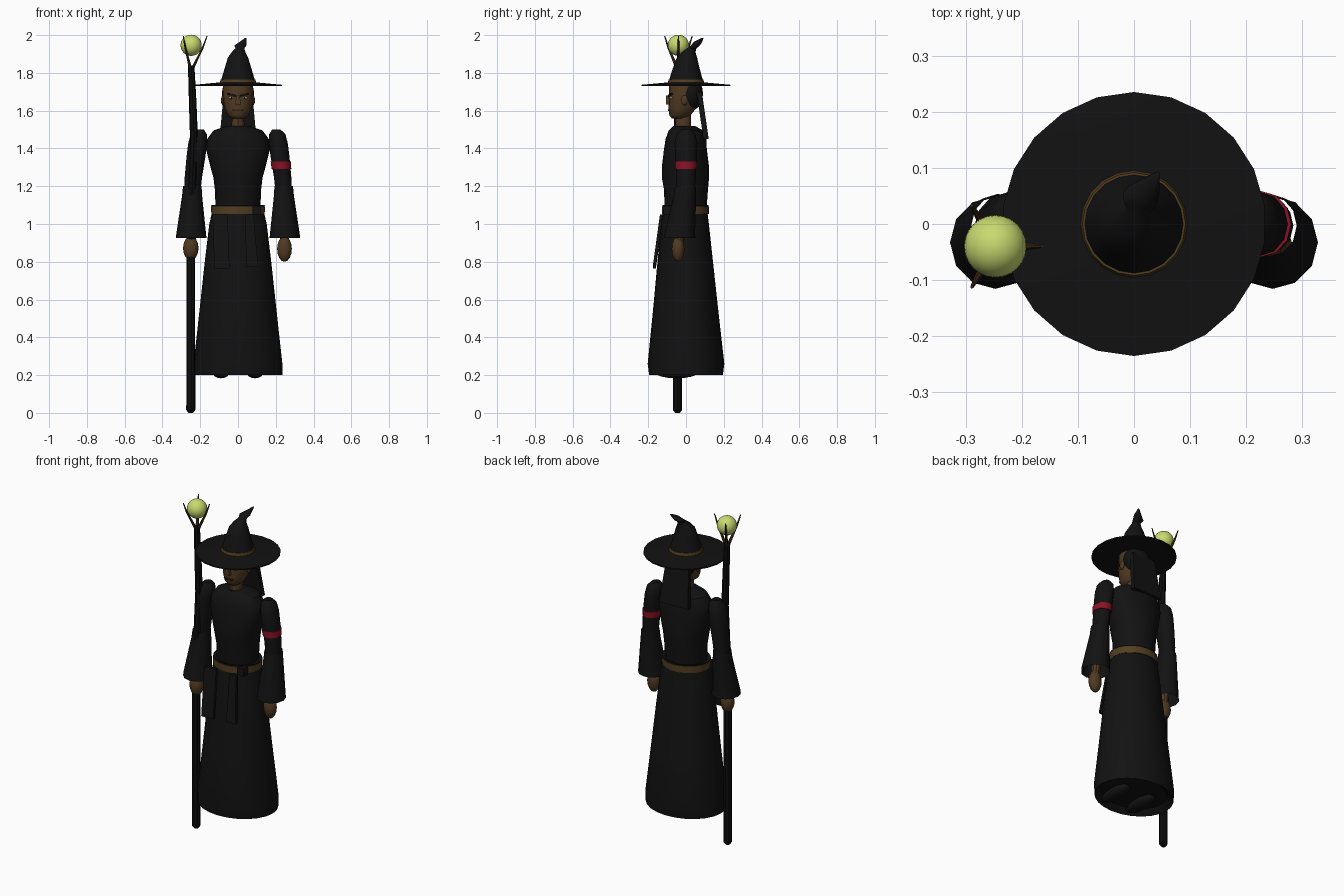
import bpy, bmesh, math
from mathutils import Vector


def material(name, rgb):
    m = bpy.data.materials.new(name)
    m.diffuse_color = (*rgb, 1)
    return m


CLOTH = material("black cloth", (0.006, 0.006, 0.006))
WOOD = material("dark wood", (0.004, 0.004, 0.004))
TWIG = material("brown twig", (0.045, 0.022, 0.010))
LEATHER = material("brown leather", (0.085, 0.048, 0.016))
SKIN = material("brown skin", (0.080, 0.042, 0.016))
LIPS = material("dark lips", (0.035, 0.018, 0.010))
RED = material("red band", (0.26, 0.006, 0.020))
GLOW = material("pale green orb", (0.58, 0.70, 0.16))
EYE = material("pale eye", (0.75, 0.70, 0.40))


def finish(name, bm, mat, angle=35):
    bmesh.ops.recalc_face_normals(bm, faces=bm.faces)
    me = bpy.data.meshes.new(name)
    bm.to_mesh(me)
    bm.free()
    ob = bpy.data.objects.new(name, me)
    bpy.context.collection.objects.link(ob)
    me.materials.append(mat)
    bpy.ops.object.select_all(action='DESELECT')
    ob.select_set(True)
    bpy.context.view_layer.objects.active = ob
    bpy.ops.object.shade_smooth_by_angle(angle=math.radians(angle))
    return ob


def loft(name, rings, mat, n=16, caps=(True, True), angle=35):
    """Skin horizontal ellipses given as (z, cx, cy, rx, ry)."""
    bm = bmesh.new()
    loops = []
    for z, cx, cy, rx, ry in rings:
        loops.append([bm.verts.new((cx + rx * math.sin(2 * math.pi * i / n),
                                    cy - ry * math.cos(2 * math.pi * i / n), z)) for i in range(n)])
    for a, b in zip(loops, loops[1:]):
        for i in range(n):
            j = (i + 1) % n
            bm.faces.new((a[i], a[j], b[j], b[i]))
    if caps[0]:
        bm.faces.new(loops[0])
    if caps[1]:
        bm.faces.new(loops[-1])
    return finish(name, bm, mat, angle)


def ball(name, c, r, mat, u=16, v=10):
    bm = bmesh.new()
    bmesh.ops.create_uvsphere(bm, u_segments=u, v_segments=v, radius=1)
    for w in bm.verts:
        w.co = Vector((w.co.x * r[0] + c[0], w.co.y * r[1] + c[1], w.co.z * r[2] + c[2]))
    return finish(name, bm, mat, 60)


def slab(name, top, bottom, wt, wb, thick, mat):
    """Thin hanging panel between two points, wt and wb are half widths."""
    bm = bmesh.new()
    vs = []
    for p, w in ((top, wt), (bottom, wb)):
        for dx, dy in ((-w, -thick / 2), (w, -thick / 2), (w, thick / 2), (-w, thick / 2)):
            vs.append(bm.verts.new((p[0] + dx, p[1] + dy, p[2])))
    bmesh.ops.convex_hull(bm, input=vs)
    return finish(name, bm, mat, 20)


# robe skirt with folded-in hem, bodice and belt
loft("skirt", [(0.23, 0, 0, 0.20, 0.16), (0.20, 0, 0, 0.235, 0.195), (0.26, 0, 0, 0.235, 0.203),
               (0.55, 0, -0.002, 0.203, 0.172), (0.80, 0, -0.004, 0.176, 0.147),
               (1.00, 0, -0.005, 0.152, 0.126), (1.06, 0, -0.004, 0.138, 0.118)], CLOTH, 24)
loft("skirt_waistband", [(1.04, 0, -0.003, 0.130, 0.112), (1.10, 0, -0.003, 0.142, 0.122),
                         (1.095, 0, -0.003, 0.118, 0.105)], CLOTH, 20)
loft("bodice", [(1.05, 0, -0.003, 0.118, 0.110), (1.18, 0, 0, 0.122, 0.116),
                (1.245, 0, -0.003, 0.130, 0.125), (1.31, 0, -0.003, 0.148, 0.124),
                (1.40, 0, -0.003, 0.170, 0.113), (1.45, 0, 0, 0.163, 0.108),
                (1.495, 0, 0, 0.130, 0.092), (1.52, 0, -0.01, 0.055, 0.055)], CLOTH, 20)
loft("belt", [(1.052, 0, -0.003, 0.141, 0.124), (1.092, 0, -0.003, 0.143, 0.125)], LEATHER, 20)
slab("belt_knot", (0.10, -0.10, 1.095), (0.10, -0.10, 1.05), 0.022, 0.022, 0.04, CLOTH)
slab("sash_end_left", (-0.095, -0.125, 1.05), (-0.085, -0.168, 0.765), 0.040, 0.040, 0.016, CLOTH)
slab("sash_end_right", (0.060, -0.130, 1.05), (0.075, -0.168, 0.775), 0.022, 0.032, 0.016, CLOTH)

# arms: rounded upper sleeve, flared open cuff and hand
for side, s in (("left", 1), ("right", -1)):
    loft(side + "_upper_sleeve",
         [(1.15, s * 0.243, -0.003, 0.042, 0.048), (1.25, s * 0.236, 0, 0.046, 0.052),
          (1.36, s * 0.222, 0, 0.050, 0.058), (1.43, s * 0.213, 0, 0.050, 0.060),
          (1.475, s * 0.208, 0, 0.043, 0.050), (1.50, s * 0.203, 0, 0.022, 0.026)], CLOTH, 12)
    loft(side + "_cuff",
         [(0.925, s * 0.248, -0.033, 0.081, 0.083), (0.945, s * 0.248, -0.033, 0.079, 0.081),
          (1.15, s * 0.243, -0.006, 0.053, 0.060), (1.20, s * 0.242, -0.003, 0.049, 0.055)],
         CLOTH, 12, (False, False))
    loft(side + "_wrist", [(0.88, s * 0.247, -0.040, 0.024, 0.022),
                           (1.17, s * 0.243, -0.006, 0.036, 0.038)], SKIN, 10)
    ball(side + "_shoe", (s * 0.09, -0.05, 0.215), (0.045, 0.115, 0.032), CLOTH, 12, 8)
ball("left_hand", (0.246, -0.042, 0.868), (0.039, 0.034, 0.068), SKIN, 12, 8)
ball("right_hand", (-0.250, -0.042, 0.872), (0.041, 0.038, 0.064), SKIN, 12, 8)
loft("arm_band", [(1.292, 0.230, 0, 0.052, 0.057), (1.330, 0.227, 0, 0.054, 0.059)], RED, 12)

# neck, head and facial features
loft("neck", [(1.49, 0, -0.015, 0.034, 0.042), (1.60, 0, -0.015, 0.032, 0.040)], SKIN, 12)
loft("head", [(1.558, 0, -0.038, 0.032, 0.036), (1.575, 0, -0.032, 0.054, 0.056),
              (1.61, 0, -0.020, 0.070, 0.072), (1.66, 0, -0.012, 0.079, 0.080),
              (1.71, 0, -0.008, 0.081, 0.082), (1.745, 0, -0.008, 0.078, 0.080)], SKIN, 16, angle=60)
slab("nose", (0, -0.090, 1.680), (0, -0.092, 1.632), 0.008, 0.017, 0.030, SKIN)
slab("mouth", (0, -0.091, 1.606), (0, -0.090, 1.598), 0.030, 0.026, 0.009, LIPS)
for side, s in (("left", 1), ("right", -1)):
    ball(side + "_eye", (s * 0.034, -0.079, 1.668), (0.017, 0.010, 0.007), EYE, 10, 6)
    ball(side + "_pupil", (s * 0.034, -0.088, 1.668), (0.005, 0.003, 0.006), WOOD, 8, 6)
    brow = slab(side + "_brow", (0, 0, 0.005), (0, 0, -0.005), 0.024, 0.024, 0.010, CLOTH)
    brow.location = (s * 0.035, -0.083, 1.684)
    brow.rotation_euler = (0, -s * 0.25, s * 0.35)
    ball(side + "_ear", (s * 0.080, -0.008, 1.655), (0.010, 0.018, 0.027), SKIN, 8, 6)

# hair cap and long tail down the back
ball("hair", (0, 0.026, 1.690), (0.086, 0.064, 0.090), CLOTH)
slab("hair_tail", (0, 0.070, 1.70), (0, 0.106, 1.45), 0.075, 0.098, 0.028, CLOTH)

# pointed hat with bent tip
loft("hat_brim", [(1.738, 0, 0, 0.085, 0.085), (1.730, 0, 0, 0.236, 0.236),
                  (1.737, 0, 0, 0.236, 0.236), (1.750, 0, 0, 0.092, 0.092)], CLOTH, 22)
loft("hat_crown", [(1.745, 0, 0, 0.094, 0.094), (1.79, 0, 0, 0.081, 0.081),
                   (1.84, 0, 0.002, 0.066, 0.066), (1.88, 0, 0.005, 0.054, 0.054),
                   (1.91, 0.003, 0.014, 0.036, 0.036), (1.930, 0.010, 0.030, 0.023, 0.025),
                   (1.945, 0.012, 0.050, 0.032, 0.024), (1.965, 0.028, 0.064, 0.018, 0.022),
                   (1.985, 0.042, 0.088, 0.004, 0.006)], CLOTH, 20)
loft("hat_band", [(1.748, 0, 0, 0.096, 0.096), (1.766, 0, 0, 0.092, 0.092)], LEATHER, 20)

# staff, pronged claw and orb
loft("staff", [(0.0, -0.25, -0.045, 0.012, 0.012), (0.015, -0.25, -0.045, 0.024, 0.024),
               (0.85, -0.25, -0.045, 0.023, 0.023), (1.20, -0.243, -0.044, 0.022, 0.022),
               (1.45, -0.233, -0.043, 0.021, 0.021), (1.65, -0.240, -0.043, 0.020, 0.020),
               (1.84, -0.248, -0.042, 0.017, 0.017)], WOOD, 8)
for k in range(3):
    a = math.radians(120 * k)
    c, s = math.cos(a), math.sin(a)
    loft("prong_%d" % (k + 1),
         [(z, -0.248 + d * c, -0.04 + d * s, r, r) for z, d, r in
          ((1.82, 0.006, 0.010), (1.87, 0.030, 0.008), (1.93, 0.060, 0.006), (1.995, 0.084, 0.003))],
         TWIG, 6)
ball("orb", (-0.248, -0.040, 1.946), (0.056, 0.056, 0.056), GLOW, 24, 16)
